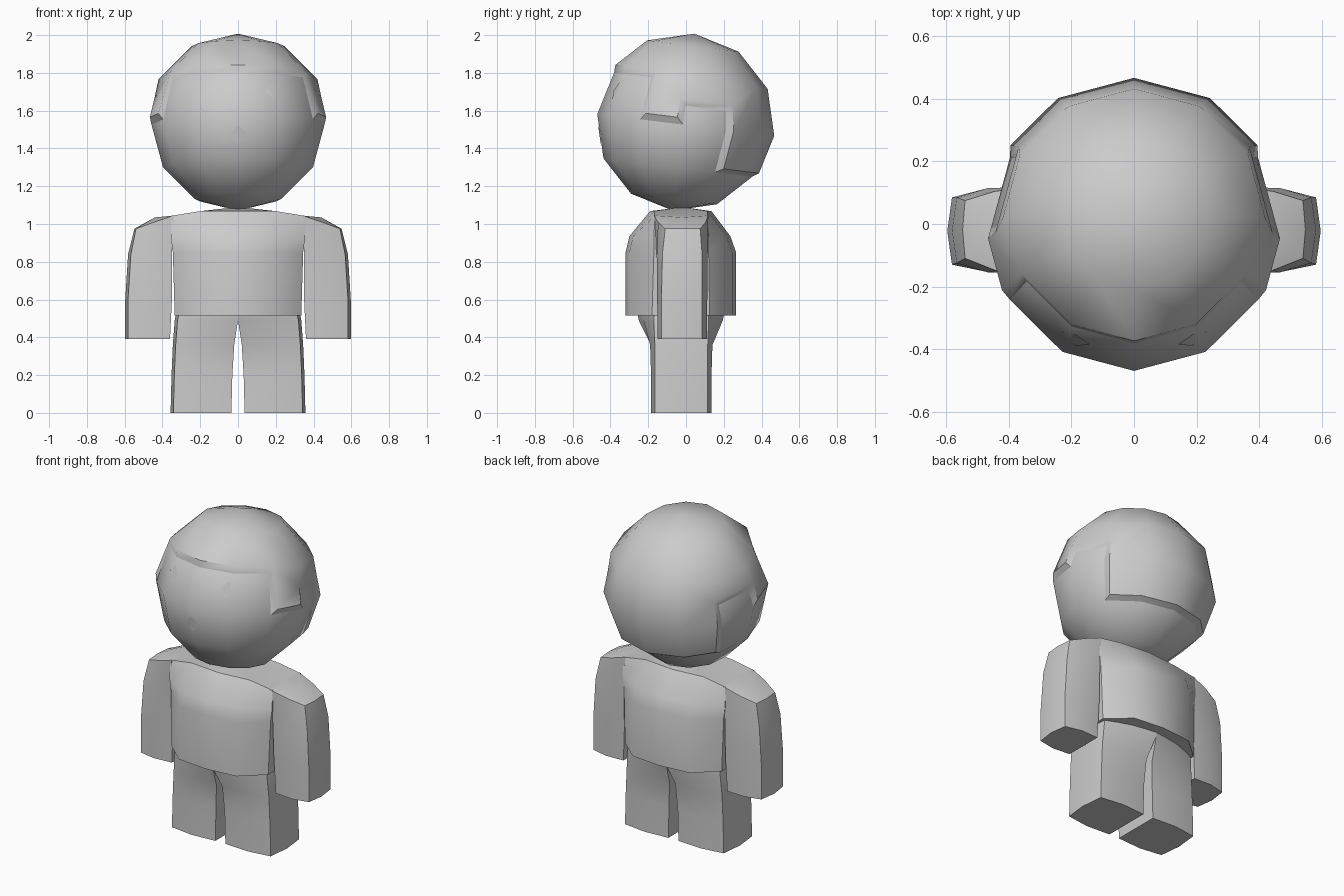
import bpy, bmesh, math
from mathutils import Matrix, Vector
from mathutils.bvhtree import BVHTree

cube = bpy.data.objects.get("Cube")
if cube:
    bpy.data.objects.remove(cube, do_unlink=True)

grey = bpy.data.materials.new("plain_grey")
grey.use_nodes = True
grey.diffuse_color = (0.6, 0.6, 0.6, 1)
grey.node_tree.nodes["Principled BSDF"].inputs["Base Color"].default_value = (0.6, 0.6, 0.6, 1)


def finish(bm, name, angle=40, mirror=False):
    """Turn a bmesh into a shaded object, optionally mirrored across x."""
    bmesh.ops.recalc_face_normals(bm, faces=bm.faces[:])
    mesh = bpy.data.meshes.new(name)
    bm.to_mesh(mesh)
    bm.free()
    mesh.materials.append(grey)
    obj = bpy.data.objects.new(name, mesh)
    bpy.context.collection.objects.link(obj)
    bpy.ops.object.select_all(action='DESELECT')
    obj.select_set(True)
    bpy.context.view_layer.objects.active = obj
    bpy.ops.object.shade_smooth_by_angle(angle=math.radians(angle))
    if mirror:
        mod = obj.modifiers.new("Mirror", 'MIRROR')
        mod.use_mirror_merge = False
    return obj


def loft(rings, name, top=None, mirror=False):
    """Skin a stack of rings; the top closes flat or to a ridge point."""
    bm = bmesh.new()
    loops = [[bm.verts.new(p) for p in r] for r in rings]
    n = len(loops[0])
    for a, b in zip(loops, loops[1:]):
        for i in range(n):
            j = (i + 1) % n
            bm.faces.new((a[i], a[j], b[j], b[i]))
    bm.faces.new(loops[0][::-1])
    if top:
        tip = bm.verts.new(top)
        for i in range(n):
            bm.faces.new((loops[-1][i], loops[-1][(i + 1) % n], tip))
    else:
        bm.faces.new(loops[-1])
    return finish(bm, name, mirror=mirror)


def limb_ring(xi, xo, inner, outer, zi, zo, bulge=0.015):
    """Box section between an inner and an outer side, with bowed edges."""
    (fi, bi), (fo, bo) = inner, outer
    xm, zm = (xi + xo) / 2, (zi + zo) / 2
    return [(xi, fi, zi), (xm, (fi + fo) / 2 - bulge, zm), (xo - bulge, fo, zo),
            (xo, (fo + bo) / 2, zo), (xo - bulge, bo, zo),
            (xm, (bi + bo) / 2 + bulge, zm), (xi, bi, zi), (xi, (fi + bi) / 2, zi)]


# Torso: a rounded section that narrows towards the shoulders
def torso_ring(xs, front, back, side_front, side_back, z, drop=0.0, xm=0.2):
    f, b = front, back
    return [(-xs, side_front, z - drop), (-xm, f + 0.02, z), (0, f, z), (xm, f + 0.02, z),
            (xs, side_front, z - drop), (xs, side_back, z - drop),
            (xm, b - 0.02, z), (0, b, z), (-xm, b - 0.02, z), (-xs, side_back, z - drop)]


loft([torso_ring(0.335, -0.32, 0.265, -0.18, 0.125, 0.515),
      torso_ring(0.345, -0.32, 0.265, -0.17, 0.12, 0.85),
      torso_ring(0.355, -0.30, 0.235, -0.17, 0.12, 0.935, 0.01),
      torso_ring(0.355, -0.19, 0.135, -0.165, 0.115, 1.068, 0.025)],
     "torso", top=(0, -0.02, 1.09))

# Arms
loft([limb_ring(0.36, 0.597, (-0.14, 0.105), (-0.13, 0.085), 0.39, 0.39),
      limb_ring(0.35, 0.597, (-0.145, 0.11), (-0.13, 0.085), 0.60, 0.60),
      limb_ring(0.35, 0.582, (-0.155, 0.115), (-0.125, 0.085), 0.83, 0.84),
      limb_ring(0.34, 0.548, (-0.17, 0.118), (-0.11, 0.075), 1.045, 0.975, 0.008)],
     "arm", top=(0.44, -0.02, 1.035), mirror=True)

# Legs, joined above the crotch
loft([limb_ring(0.035, 0.357, (-0.175, 0.125), (-0.165, 0.115), 0, 0),
      limb_ring(0.03, 0.352, (-0.175, 0.125), (-0.165, 0.115), 0.20, 0.20),
      limb_ring(0.02, 0.345, (-0.185, 0.135), (-0.165, 0.115), 0.36, 0.36),
      limb_ring(0.0, 0.335, (-0.25, 0.195), (-0.17, 0.12), 0.49, 0.49),
      limb_ring(0.0, 0.325, (-0.26, 0.205), (-0.165, 0.115), 0.54, 0.54)],
     "leg", mirror=True)

# Head: a coarse sphere leaning slightly back
PLACE = Matrix.Translation((0, -0.015, 1.526)) @ Matrix.Rotation(math.radians(-7), 4, 'X')
HEAD_R = 0.458


def head_ball():
    bm = bmesh.new()
    bmesh.ops.create_uvsphere(bm, u_segments=12, v_segments=6, radius=HEAD_R)
    return bm


bm = head_ball()
bm.transform(PLACE)
surface = BVHTree.FromBMesh(bm)
finish(bm, "head", 60)


# Hair: raised faces of the same sphere with sideburns and ear notches
def lat_lon(face):
    c = face.calc_center_median()
    return (math.degrees(math.asin(c.z / c.length)),
            math.degrees(math.atan2(c.y, abs(c.x))))


bm = head_ball()
ear = [f for f in bm.faces if 0 < lat_lon(f)[0] < 30 and 0 < lat_lon(f)[1] < 30]
parts = set(ear)
for f in ear:
    parts.update(f.verts)
    parts.update(f.edges)
NOTCH = HEAD_R * 0.22
bmesh.ops.bisect_plane(bm, geom=list(parts), plane_co=(0, 0, NOTCH), plane_no=(0, 0, 1))


def is_hair(face):
    lat, lon = lat_lon(face)
    if lat > 30:
        return True
    if lat > 0:
        if 0 < lon < 30:
            return face.calc_center_median().z > NOTCH
        return lon > -30
    return lat > -30 and lon > 30


hair = [f for f in bm.faces if is_hair(f)]
rim = bmesh.ops.inset_region(bm, faces=hair, thickness=0.03, depth=0.026,
                             use_even_offset=True, use_boundary=True)["faces"]
keep = set(hair) | set(rim)
bmesh.ops.delete(bm, geom=[f for f in bm.faces if f not in keep], context='FACES')
bm.transform(PLACE)
finish(bm, "hair", 38)


# Eyes and nose: thin diamonds laid on the face
def diamond(name, cx, cz, size):
    bm = bmesh.new()
    pts = []
    for dx, dz in [(0, 0), (-1, 0), (0, -1), (1, 0), (0, 1)]:
        hit = surface.ray_cast(Vector((cx + dx * size, -2, cz + dz * size)), Vector((0, 1, 0)))[0]
        pts.append(bm.verts.new(hit + Vector((0, -0.004, 0))))
    for i in range(4):
        bm.faces.new((pts[0], pts[1 + i], pts[1 + (i + 1) % 4]))
    finish(bm, name)


diamond("right_eye", -0.187, 1.705, 0.045)
diamond("left_eye", 0.187, 1.705, 0.045)
diamond("nose", 0, 1.475, 0.05)
